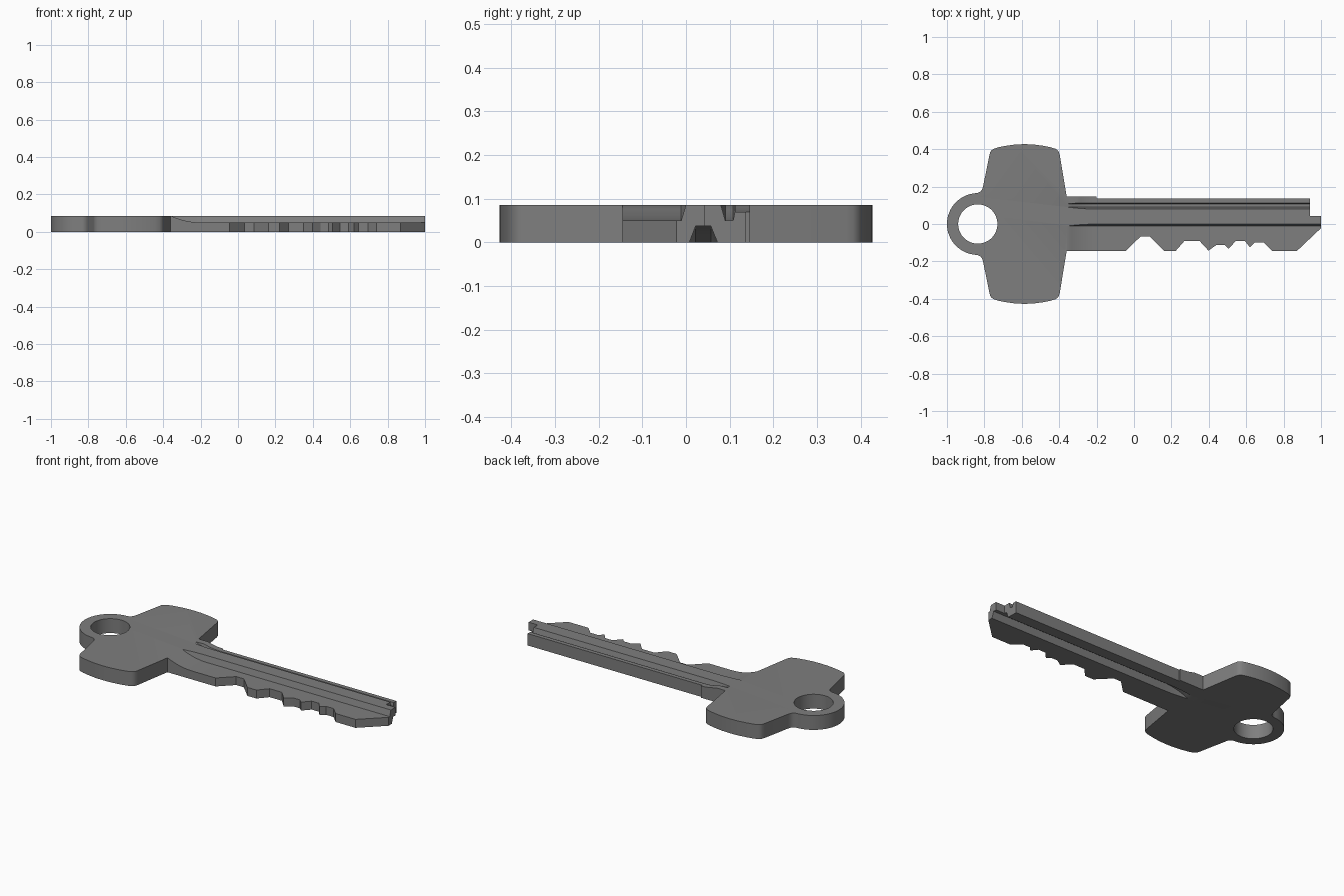
import bpy, bmesh, math

if "Cube" in bpy.data.objects:
    bpy.data.objects.remove(bpy.data.objects["Cube"])

T = 0.085  # key thickness

steel = bpy.data.materials.new("grey_steel")
steel.diffuse_color = (0.21, 0.21, 0.21, 1)
steel.use_nodes = True
steel.node_tree.nodes["Principled BSDF"].inputs["Base Color"].default_value = steel.diffuse_color


def loft(name, sections):
    """Closed solid through a row of matching 3D sections."""
    bm = bmesh.new()
    rings = [[bm.verts.new(p) for p in s] for s in sections]
    n = len(rings[0])
    for a, b in zip(rings, rings[1:]):
        for i in range(n):
            j = (i + 1) % n
            bm.faces.new((a[i], a[j], b[j], b[i]))
    bm.faces.new(rings[0])
    bm.faces.new(rings[-1])
    bmesh.ops.recalc_face_normals(bm, faces=bm.faces)
    me = bpy.data.meshes.new(name)
    bm.to_mesh(me)
    bm.free()
    me.materials.append(steel)
    ob = bpy.data.objects.new(name, me)
    bpy.context.collection.objects.link(ob)
    return ob


def prism(name, pts, z0, z1):
    return loft(name, [[(x, y, z) for x, y in pts] for z in (z0, z1)])


def groove(name, section, x0, x1, lift):
    """Milled channel that fades out in a curve towards the bow."""
    rows = []
    for t in (0, 0.15, 0.3, 0.45, 0.6, 0.8, 1):
        rows.append((x0 + (x1 - x0) * t, lift * (1 - t) ** 2))
    rows.append((1.1, 0))
    return loft(name, [[(x, y, z + d) for y, z in section] for x, d in rows])


# Bow: flared wings with rounded corners, mirrored around its own middle
cx = -0.585
wing = [(0.0, 0.427), (0.05, 0.425), (0.1, 0.418), (0.14, 0.410), (0.165, 0.402),
        (0.178, 0.393), (0.184, 0.383), (0.188, 0.368)]
upper = [(cx + dx, y) for dx, y in reversed(wing)]
upper += [(cx - dx, y) for dx, y in wing[1:]]
upper += [(-0.807, 0.2), (-0.812, 0.184), (-0.821, 0.173), (-0.835, 0.166)]
ring = [(-0.835 + 0.165 * math.cos(a), 0.165 * math.sin(a))
        for a in (math.radians(95 + 170 * i / 30) for i in range(31))]
lower = [(x, -y) for x, y in reversed(upper)]

# Blade: toothed lower edge, bevelled tip, stepped back
teeth = [(-0.36, -0.145), (-0.045, -0.145), (0.035, -0.067), (0.085, -0.067),
         (0.163, -0.145), (0.222, -0.145), (0.27, -0.09), (0.35, -0.09),
         (0.398, -0.142), (0.44, -0.113), (0.485, -0.113), (0.505, -0.133),
         (0.545, -0.09), (0.592, -0.09), (0.62, -0.125), (0.645, -0.1),
         (0.695, -0.1), (0.74, -0.145), (0.87, -0.145)]
tip = [(1.0, -0.022), (1.0, 0.042), (0.94, 0.042), (0.94, 0.137),
       (-0.2, 0.137), (-0.2, 0.147), (-0.36, 0.147)]

key = prism("key", upper + ring + lower + teeth + tip, 0, T)

# Cutters: key-ring hole and the three milled channels
cutters = [
    prism("hole_cutter", [(-0.835 + 0.105 * math.cos(a), 0.105 * math.sin(a))
                          for a in (math.tau * i / 64 for i in range(64))], -0.1, 0.2),
    groove("tooth_side_cutter", [(-0.2, 0.05), (-0.011, 0.05), (0.003, 0.096),
                                 (-0.2, 0.096)], -0.36, -0.2, 0.036),
    groove("back_channel_cutter", [(0.077, 0.0955), (0.09, 0.05), (0.108, 0.05),
                                   (0.112, 0.07), (0.2, 0.07), (0.2, 0.0955)],
           -0.355, -0.2, 0.036),
    groove("underside_channel_cutter", [(0.004, -0.01), (0.076, -0.01),
                                        (0.057, 0.037), (0.022, 0.037)],
           -0.36, -0.2, -0.038),
]
bpy.context.view_layer.objects.active = key
key.select_set(True)
for c in cutters:
    c.hide_render = True
    m = key.modifiers.new(c.name, 'BOOLEAN')
    m.operation = 'DIFFERENCE'
    m.solver = 'EXACT'
    m.object = c
    bpy.ops.object.modifier_apply(modifier=m.name)
for c in cutters:
    bpy.data.objects.remove(c)

bpy.ops.object.shade_smooth_by_angle(angle=math.radians(25))
